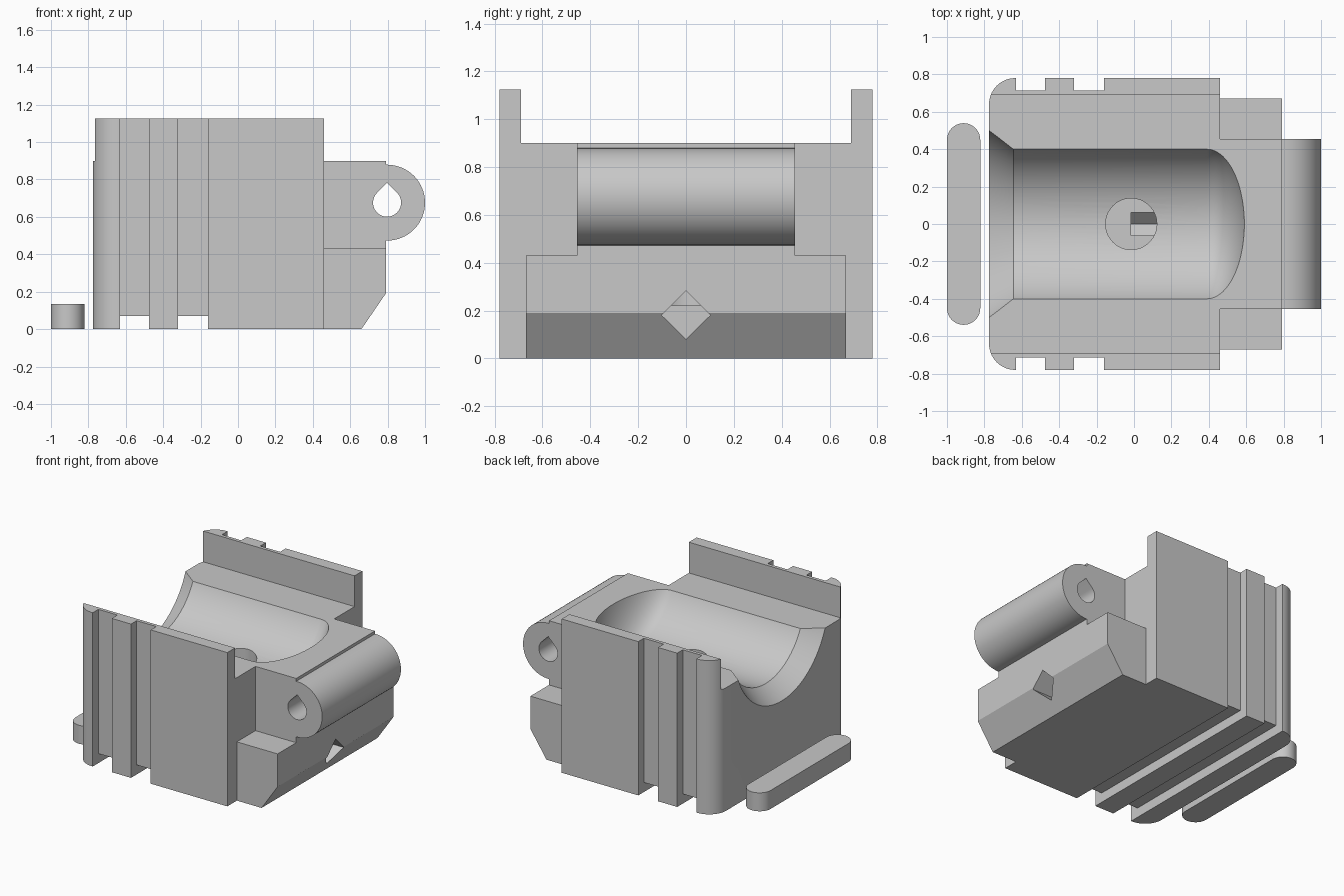
import bpy, bmesh, math
from mathutils import Vector

cube = bpy.data.objects.get("Cube")
if cube:
    bpy.data.objects.remove(cube, do_unlink=True)

grey = bpy.data.materials.new("plain grey")
grey.use_nodes = True
colour = (0.58, 0.58, 0.58, 1)
grey.diffuse_color = colour
grey.node_tree.nodes["Principled BSDF"].inputs["Base Color"].default_value = colour


def finish(name, bm):
    bmesh.ops.recalc_face_normals(bm, faces=bm.faces)
    mesh = bpy.data.meshes.new(name)
    bm.to_mesh(mesh)
    bm.free()
    mesh.materials.append(grey)
    ob = bpy.data.objects.new(name, mesh)
    bpy.context.collection.objects.link(ob)
    return ob


def prism(name, profile, axis, lo, hi):
    """Extrude a closed 2D profile along an axis: z takes (x,y), y takes (x,z), x takes (y,z)."""
    def place(a, b, c):
        return {"z": (a, b, c), "y": (a, c, b), "x": (c, a, b)}[axis]
    bm = bmesh.new()
    face = bm.faces.new([bm.verts.new(place(a, b, lo)) for a, b in profile])
    new = bmesh.ops.extrude_face_region(bm, geom=[face])["geom"]
    shift = Vector(place(0, 0, hi - lo))
    bmesh.ops.translate(bm, verts=[v for v in new if isinstance(v, bmesh.types.BMVert)], vec=shift)
    return finish(name, bm)


def box(name, x0, x1, y0, y1, z0, z1):
    return prism(name, [(x0, y0), (x1, y0), (x1, y1), (x0, y1)], "z", z0, z1)


def arc(cx, cy, r, a0, a1, n):
    return [(cx + r * math.cos(math.radians(a0 + (a1 - a0) * i / n)),
             cy + r * math.sin(math.radians(a0 + (a1 - a0) * i / n))) for i in range(n + 1)]


def circle(cx, cy, r, n=64):
    return arc(cx, cy, r, 0, 360, n)[:-1]


def revolve_x(name, stations, zc, n=96):
    """Closed solid of revolution about a line parallel to x."""
    bm = bmesh.new()
    rings = [[bm.verts.new((x, y, z)) for y, z in circle(0, zc, r, n)] for x, r in stations]
    for a, b in zip(rings, rings[1:]):
        for i in range(n):
            j = (i + 1) % n
            bm.faces.new((a[i], a[j], b[j], b[i]))
    bm.faces.new(rings[0])
    bm.faces.new(rings[-1])
    return finish(name, bm)


def combine(target, other, operation):
    mod = target.modifiers.new("bool", "BOOLEAN")
    mod.operation = operation
    mod.solver = "EXACT"
    mod.object = other
    bpy.context.view_layer.objects.active = target
    bpy.ops.object.modifier_apply(modifier=mod.name)
    bpy.data.objects.remove(other, do_unlink=True)


def smooth(ob):
    bpy.ops.object.select_all(action="DESELECT")
    ob.select_set(True)
    bpy.context.view_layer.objects.active = ob
    bpy.ops.object.shade_smooth_by_angle(angle=math.radians(25))


# Main body: plan with rounded rear corners and grooved sides
W, G = 0.78, 0.715
side = [(0.46, W), (-0.16, W), (-0.16, G), (-0.32, G), (-0.32, W),
        (-0.475, W), (-0.475, G), (-0.63, G), (-0.63, W)]
side += arc(-0.635, W - 0.14, 0.14, 90, 180, 14)
body = prism("body", side + [(x, -y) for x, y in reversed(side)], "z", 0, 1.125)

# Grooves continue across the underside
for x0, x1 in ((-0.63, -0.475), (-0.32, -0.16)):
    combine(body, box("groove_cutter", x0, x1, -1, 1, -0.1, 0.07), "DIFFERENCE")

# Lowered deck between the two side walls
combine(body, box("deck_cutter", -1, 1, -0.69, 0.69, 0.9, 1.3), "DIFFERENCE")

# Chamfered nose and the block that carries the hinge barrel
nose = [(0.3, 0), (0.66, 0), (0.79, 0.19), (0.79, 0.43), (0.3, 0.43)]
combine(body, prism("nose", nose, "y", -0.67, 0.67), "UNION")
combine(body, box("hinge_block", 0.3, 0.79, -0.455, 0.455, 0.3, 0.9), "UNION")
HX, HZ = 0.797, 0.676
combine(body, prism("hinge_barrel", circle(HX, HZ, 0.203), "y", -0.455, 0.455), "UNION")

# Teardrop pin hole through the hinge
drop = arc(HX, HZ, 0.075, 135, 405, 36) + [(HX, HZ + 0.075 * math.sqrt(2))]
combine(body, prism("pin_cutter", drop, "y", -0.6, 0.6), "DIFFERENCE")

# Trough: flared rear mouth, straight run, elliptical front end
R, MOUTH = 0.445, 0.537
slope = (MOUTH - R) / 0.13
stations = [(-0.9, MOUTH + slope * 0.125), (-0.645, R), (0.39, R)]
for i in range(1, 20):
    a = math.radians(90 * i / 20)
    stations.append((0.39 + 0.2225 * math.sin(a), R * math.cos(a)))
stations.append((0.39 + 0.2225, 0.004))
combine(body, revolve_x("trough_cutter", stations, 1.095), "DIFFERENCE")

# Round pocket in the trough floor and the diamond channel leading to the nose
combine(body, prism("pocket_cutter", circle(-0.015, 0, 0.137), "z", 0.222, 1.0), "DIFFERENCE")
diamond = [(0, 0.08), (0.102, 0.181), (0, 0.283), (-0.102, 0.181)]
combine(body, prism("channel_cutter", diamond, "x", -0.015, 0.9), "DIFFERENCE")
smooth(body)

# Loose rounded bar lying behind the body
bar_plan = arc(-0.911, 0.45, 0.089, 0, 180, 24) + arc(-0.911, -0.45, 0.089, 180, 360, 24)
bar = prism("loose_bar", bar_plan, "z", 0, 0.135)
smooth(bar)
